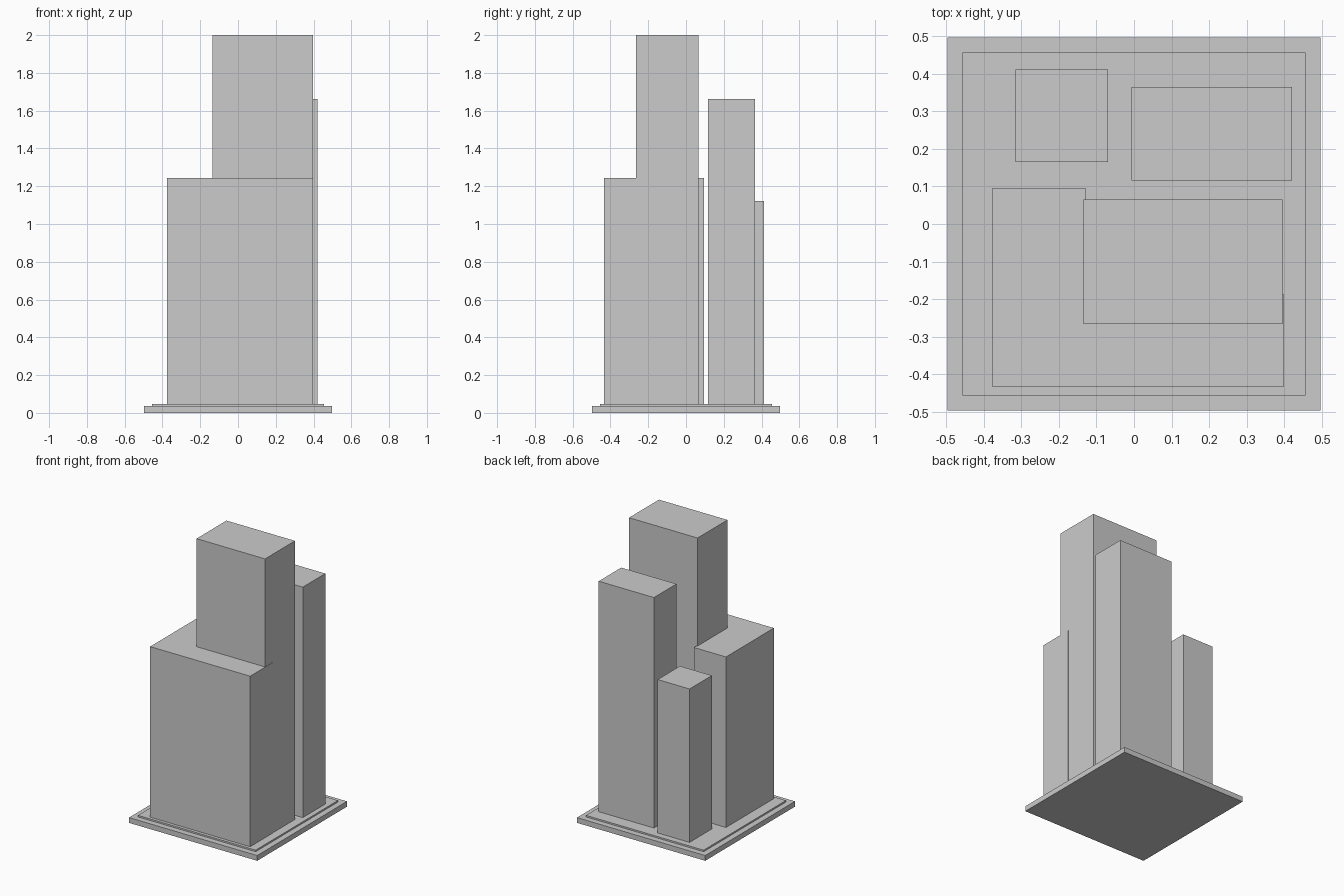
import bpy, bmesh

if "Cube" in bpy.data.objects:
    bpy.data.objects.remove(bpy.data.objects["Cube"])


def prism(name, outline, z0, z1):
    """Extrude a counter-clockwise floor plan from z0 up to z1."""
    bm = bmesh.new()
    face = bm.faces.new([bm.verts.new((x, y, z0)) for x, y in outline])
    ext = bmesh.ops.extrude_face_region(bm, geom=[face], use_keep_orig=True)
    top = [g for g in ext["geom"] if isinstance(g, bmesh.types.BMVert)]
    bmesh.ops.translate(bm, verts=top, vec=(0, 0, z1 - z0))
    bmesh.ops.recalc_face_normals(bm, faces=bm.faces)
    mesh = bpy.data.meshes.new(name)
    bm.to_mesh(mesh)
    bm.free()
    obj = bpy.data.objects.new(name, mesh)
    bpy.context.collection.objects.link(obj)
    return obj


def box(name, x0, x1, y0, y1, z0, z1):
    return prism(name, [(x0, y0), (x1, y0), (x1, y1), (x0, y1)], z0, z1)


GROUND, FLOOR = 0.037, 0.048

# Stepped base
box("base_slab", -0.497, 0.497, -0.497, 0.497, 0, GROUND)
box("plinth", -0.456, 0.456, -0.456, 0.456, GROUND, FLOOR)

# Free-standing towers
box("main_tower", -0.135, 0.396, -0.266, 0.065, FLOOR, 2.0)
box("rear_tower", -0.007, 0.421, 0.116, 0.365, FLOOR, 1.663)
box("small_tower", -0.316, -0.069, 0.165, 0.412, FLOOR, 1.123)

# L-shaped block wrapping the front and left of the main tower
prism("lower_block", [(-0.377, -0.434), (0.398, -0.434), (0.398, -0.186),
                      (-0.129, -0.186), (-0.129, 0.096), (-0.377, 0.096)],
      FLOOR, 1.243)
